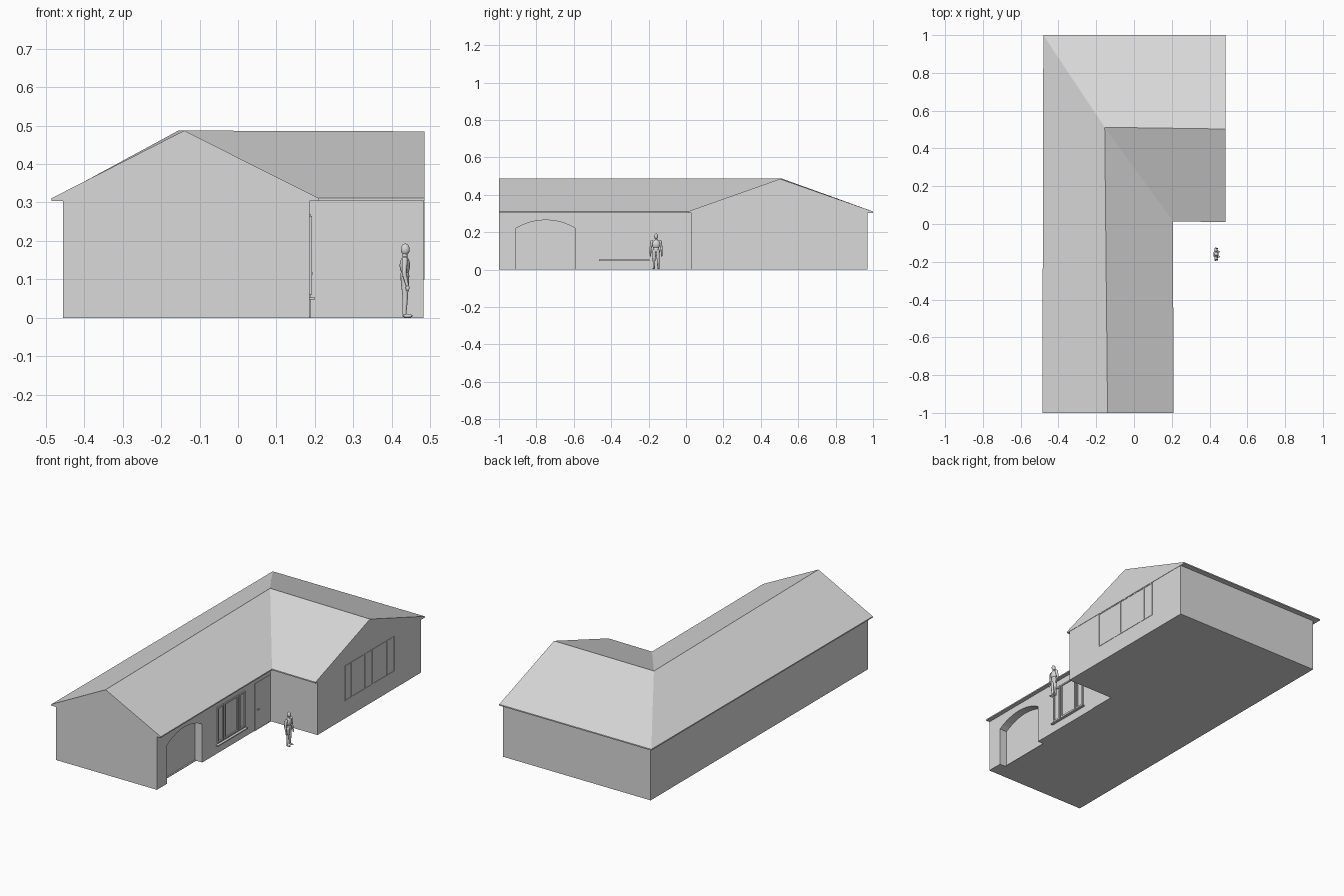
import bpy, bmesh, math
from mathutils import Vector, Matrix

if "Cube" in bpy.data.objects:
    bpy.data.objects.remove(bpy.data.objects["Cube"])

mat = bpy.data.materials.new("light grey")
mat.diffuse_color = (0.7, 0.7, 0.7, 1)
mat.use_nodes = True
mat.node_tree.nodes["Principled BSDF"].inputs["Base Color"].default_value = mat.diffuse_color


def finish(name, bm):
    bmesh.ops.recalc_face_normals(bm, faces=bm.faces)
    me = bpy.data.meshes.new(name)
    bm.to_mesh(me)
    bm.free()
    me.materials.append(mat)
    ob = bpy.data.objects.new(name, me)
    bpy.context.collection.objects.link(ob)
    return ob


def prism(name, pts, direction):
    """Extrude a closed outline of 3D points."""
    bm = bmesh.new()
    f = bm.faces.new([bm.verts.new(p) for p in pts])
    r = bmesh.ops.extrude_face_region(bm, geom=[f])
    vs = [g for g in r["geom"] if isinstance(g, bmesh.types.BMVert)]
    bmesh.ops.translate(bm, verts=vs, vec=direction)
    return finish(name, bm)


def add_box(bm, x0, x1, y0, y1, z0, z1):
    m = Matrix.Translation(((x0 + x1) / 2, (y0 + y1) / 2, (z0 + z1) / 2)) @ \
        Matrix.Diagonal((x1 - x0, y1 - y0, z1 - z0, 1))
    bmesh.ops.create_cube(bm, size=1, matrix=m)


def box(name, *dims):
    bm = bmesh.new()
    add_box(bm, *dims)
    return finish(name, bm)


# L-shaped walls with floor
EAVE = 0.304
W = 0.186
walls = prism("walls", [(x, y, 0) for x, y in
              [(-.455, -1), (W, -1), (W, .03), (.483, .03), (.483, .97), (-.455, .97)]],
              (0, 0, EAVE))

# Arched garage recess: segmental arch outline cut into the wall
y0, y1, spring, apex = -.91, -.59, .22, .265
half, rise = (y1 - y0) / 2, apex - spring
rad = (half ** 2 + rise ** 2) / (2 * rise)
a = math.asin(half / rad)
arch = [(.14, y0, -.05), (.14, y1, -.05)]
for i in range(13):
    t = a - 2 * a * i / 12
    arch.append((.14, (y0 + y1) / 2 + rad * math.sin(t), apex - rad + rad * math.cos(t)))
cutter = prism("arch_cutter", arch, (.1, 0, 0))
cutter.hide_render = True
cutter.hide_viewport = False
cutter.display_type = 'WIRE'
mod = walls.modifiers.new("arch", 'BOOLEAN')
mod.object, mod.operation, mod.solver = cutter, 'DIFFERENCE', 'EXACT'
bpy.context.view_layer.objects.active = walls
bpy.ops.object.modifier_apply(modifier=mod.name)
bpy.data.objects.remove(cutter, do_unlink=True)
box("garage_threshold", .13, .148, y0, y1, 0, .004)

# Roof: two gables meeting in a hip and a valley, thin fascia, flat soffit
bm = bmesh.new()
plan = [(-.485, -1), (.21, -1), (.206, .014), (.485, .01), (.485, 1), (-.48, 1)]
low = [bm.verts.new((x, y, EAVE)) for x, y in plan]
top = [bm.verts.new((x, y, .311)) for x, y in plan]
r1, r2, r3 = [bm.verts.new(p) for p in
              [(-.14, -1, .487), (-.155, .512, .487), (.485, .503, .485)]]
bm.faces.new(low)
for i in range(6):
    j = (i + 1) % 6
    bm.faces.new((low[i], low[j], top[j], top[i]))
A, B, C, D, E, F = top
for f in [(A, B, r1), (B, C, r2, r1), (C, D, r3, r2), (D, E, r3), (E, F, r2, r3), (F, A, r1, r2)]:
    bm.faces.new(f)
finish("roof", bm)


# Window frames: each pane is a thin rectangular ring on a +x wall
def window(name, x, panes, z0, z1, w=.008, d=.006):
    bm = bmesh.new()
    for p0, p1 in panes:
        add_box(bm, x - .002, x + d, p0, p0 + w, z0, z1)
        add_box(bm, x - .002, x + d, p1 - w, p1, z0, z1)
        add_box(bm, x - .002, x + d, p0 + w, p1 - w, z0, z0 + w)
        add_box(bm, x - .002, x + d, p0 + w, p1 - w, z1 - w, z1)
    finish(name, bm)


window("front_window_frames", W, [(-.455, -.4), (-.392, -.27), (-.26, -.205)], .06, .265)
box("window_sill", W - .002, .2, -.465, -.195, .047, .053)
window("gable_window_frames", .482, [(.28, .34), (.34, .46), (.46, .53), (.53, .66), (.66, .73)],
       .1, .302, .004, .003)

# Front door with handle and sill
box("front_door", W - .002, W + .002, -.115, .02, .004, .27)
box("door_handle", W, .195, -.095, -.082, .112, .118)
box("door_sill", W - .01, W + .003, -.125, .025, 0, .004)


# Standing figure facing +x: tapered limbs and rounded joints
fig = bmesh.new()


def ball(c, s):
    bmesh.ops.create_uvsphere(fig, u_segments=14, v_segments=8, radius=1,
                              matrix=Matrix.Translation(c) @ Matrix.Diagonal((*s, 1)))


def limb(p, q, ra, rb):
    p, q = Vector(p), Vector(q)
    d = q - p
    m = Matrix.Translation((p + q) / 2) @ d.to_track_quat('Z', 'Y').to_matrix().to_4x4()
    bmesh.ops.create_cone(fig, cap_ends=True, segments=12, radius1=ra, radius2=rb,
                          depth=d.length, matrix=m)
    ball(p, (ra, ra, ra))
    ball(q, (rb, rb, rb))


cx, cy = .434, -.16
ball((cx + .001, cy, .178), (.012, .010, .015))
limb((cx, cy, .152), (cx, cy, .17), .007, .006)
ball((cx, cy, .136), (.014, .022, .025))
ball((cx, cy, .108), (.012, .017, .022))
for s in (-1, 1):
    limb((cx, cy + s * .022, .15), (cx - .002, cy + s * .029, .117), .008, .006)
    limb((cx - .002, cy + s * .029, .117), (cx + .006, cy + s * .03, .085), .006, .004)
    ball((cx + .007, cy + s * .03, .078), (.005, .004, .009))
    limb((cx, cy + s * .009, .1), (cx + .001, cy + s * .011, .053), .011, .007)
    limb((cx + .001, cy + s * .011, .053), (cx - .001, cy + s * .012, .01), .007, .005)
    ball((cx + .007, cy + s * .013, .005), (.014, .006, .005))
person = finish("standing_figure", fig)
bpy.ops.object.select_all(action='DESELECT')
person.select_set(True)
bpy.context.view_layer.objects.active = person
bpy.ops.object.shade_smooth_by_angle()
